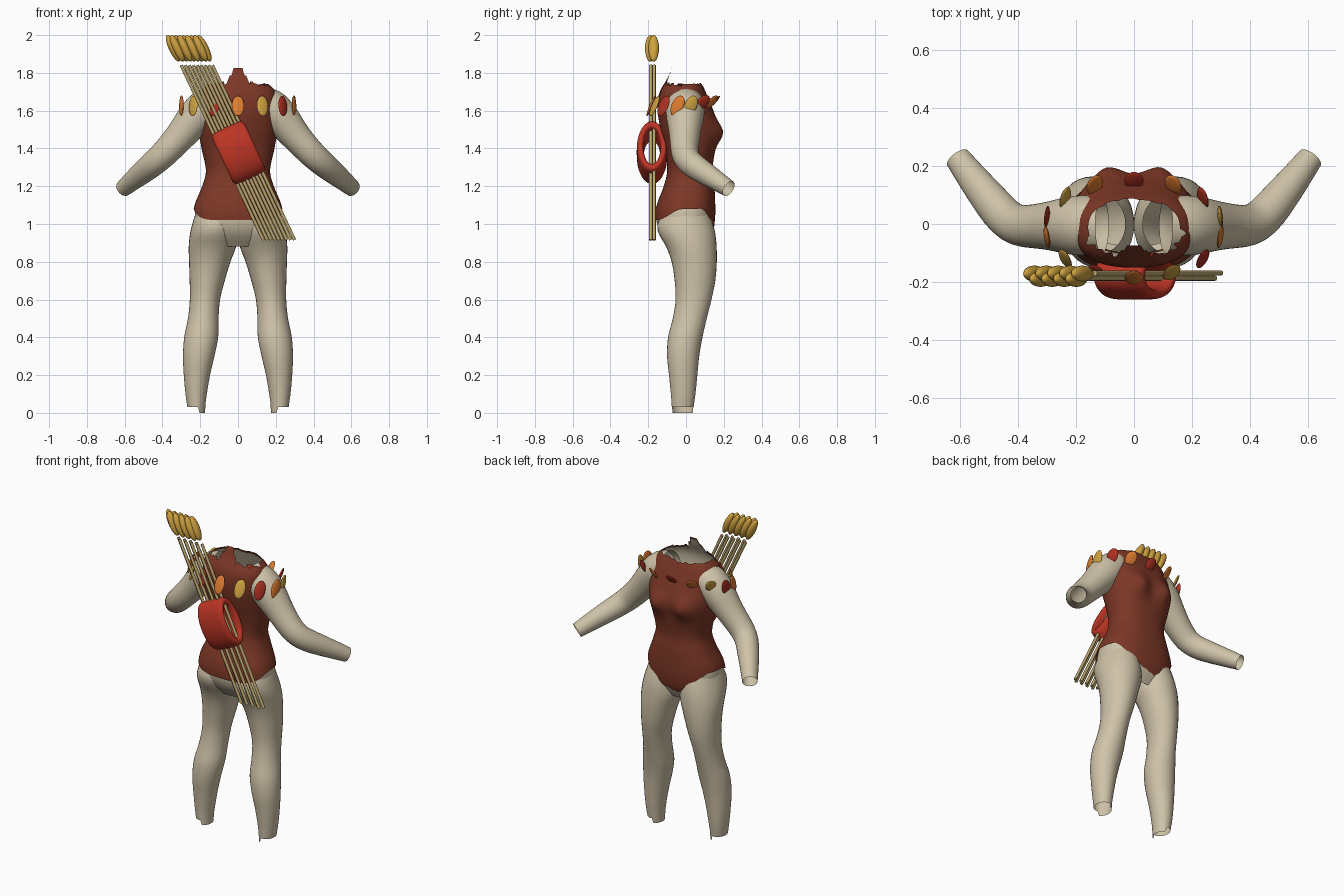
import bpy, bmesh, math, random
from mathutils import Vector, Matrix

if "Cube" in bpy.data.objects:
    bpy.data.objects.remove(bpy.data.objects["Cube"])

random.seed(4)


def material(name, rgb):
    m = bpy.data.materials.new(name)
    m.diffuse_color = (*rgb, 1)
    m.use_nodes = True
    m.node_tree.nodes["Principled BSDF"].inputs["Base Color"].default_value = m.diffuse_color
    return m


SKIN = material("pale skin", (0.62, 0.54, 0.39))
SUIT = material("russet cloth", (0.20, 0.038, 0.019))
RED = material("red leather", (0.50, 0.035, 0.018))
CRIMSON = material("crimson feather", (0.42, 0.03, 0.015))
ORANGE = material("orange feather", (0.72, 0.20, 0.03))
GOLD = material("gold feather", (0.62, 0.36, 0.05))
WOOD = material("pale wood", (0.50, 0.38, 0.16))


def finish(name, bm, mat, angle=50):
    bmesh.ops.recalc_face_normals(bm, faces=bm.faces)
    me = bpy.data.meshes.new(name)
    bm.to_mesh(me)
    bm.free()
    me.materials.append(mat)
    ob = bpy.data.objects.new(name, me)
    bpy.context.collection.objects.link(ob)
    bpy.ops.object.select_all(action='DESELECT')
    bpy.context.view_layer.objects.active = ob
    ob.select_set(True)
    bpy.ops.object.shade_smooth_by_angle(angle=math.radians(angle))
    return ob


def loft(name, rings, mat, subsurf=0, cap=False):
    """Skin a list of closed rings."""
    bm = bmesh.new()
    rows = [[bm.verts.new(p) for p in r] for r in rings]
    n = len(rows[0])
    for a, b in zip(rows, rows[1:]):
        for i in range(n):
            bm.faces.new((a[i], a[(i + 1) % n], b[(i + 1) % n], b[i]))
    if cap:
        bm.faces.new(rows[0])
    ob = finish(name, bm, mat, 60)
    if subsurf:
        ob.modifiers.new("smooth", 'SUBSURF').levels = subsurf
        ob.modifiers["smooth"].render_levels = subsurf
    return ob


def sample(table, z):
    """Smoothly interpolate a table of rows sorted by their first value."""
    if z <= table[0][0]:
        return table[0][1:]
    for i in range(len(table) - 1):
        p, q = table[i], table[i + 1]
        if z <= q[0]:
            t = (z - p[0]) / (q[0] - p[0])
            o = table[max(i - 1, 0)]
            r = table[min(i + 2, len(table) - 1)]
            out = []
            for k in range(1, len(p)):
                m0 = (q[k] - o[k]) / (q[0] - o[0]) * (q[0] - p[0])
                m1 = (r[k] - p[k]) / (r[0] - p[0]) * (q[0] - p[0])
                out.append((2*t**3 - 3*t*t + 1)*p[k] + (t**3 - 2*t*t + t)*m0
                           + (3*t*t - 2*t**3)*q[k] + (t**3 - t*t)*m1)
            return out
    return table[-1][1:]


# Torso profile: height, half width, back y, front y
TORSO = [(0.88, 0.16, -0.08, 0.10), (0.95, 0.215, -0.14, 0.14), (1.02, 0.238, -0.163, 0.153),
         (1.10, 0.23, -0.155, 0.155), (1.20, 0.19, -0.118, 0.15), (1.28, 0.17, -0.10, 0.14),
         (1.40, 0.193, -0.11, 0.155), (1.50, 0.21, -0.135, 0.17), (1.60, 0.215, -0.15, 0.145),
         (1.68, 0.205, -0.145, 0.112), (1.72, 0.185, -0.13, 0.095), (1.75, 0.15, -0.11, 0.08),
         (1.79, 0.135, -0.09, 0.075), (1.83, 0.13, -0.072, 0.07)]


def torso_point(th, z, scale=1.0):
    a, back, front = sample(TORSO, z)
    cy, b = (front + back) / 2, (front - back) / 2
    c, s = math.cos(th), math.sin(th)
    x = a * math.copysign(abs(c) ** 0.84, c)
    y = b * math.copysign(abs(s) ** 0.84, s)
    if s > 0:  # chest
        y += 0.035 * math.exp(-((z - 1.48) / 0.07) ** 2 - ((abs(x) - 0.095) / 0.06) ** 2)
    return Vector((x * scale, cy + y * scale, z))


N = 96
angles = [2 * math.pi * i / N for i in range(N)]
ragged = [random.choice((-0.012, 0, 0.012)) for _ in range(N // 2)]


def hem(i):
    c, s = abs(math.cos(angles[i])), math.sin(angles[i])
    if s < 0:
        return 1.02 + 0.06 * c ** 6
    return 0.94 + 0.14 * min(1, max(0, c - 0.12) / 0.75) + ragged[i // 2] * (1 - c)


def collar(i):
    c, s = abs(math.cos(angles[i])), math.sin(angles[i])
    jag = ragged[(i // 2 + 7) % len(ragged)] * 0.7
    if s < 0:
        return 1.825 if c < 0.17 else 1.785 if c < 0.3 else 1.755 - 0.02 * c + jag
    return 1.742 + jag * (1 - c)


def torso_shell(name, lo, hi, mat, scale, rows):
    loft(name, [[torso_point(angles[i], lo(i) + (hi(i) - lo(i)) * k / rows, scale)
                 for i in range(N)] for k in range(rows + 1)], mat)


torso_shell("bodysuit", hem, collar, SUIT, 1.0, 44)
torso_shell("chest_lining", lambda i: 1.40, lambda i: collar(i) - 0.012, SKIN, 0.95, 16)
torso_shell("pelvis", lambda i: 0.88, lambda i: 1.14, SKIN, 0.96, 10)

# Leg profile: height, inner x, outer x, back y, front y
LEG = [(0.03, 0.175, 0.268, -0.075, 0.04), (0.1, 0.165, 0.278, -0.08, 0.05),
       (0.2, 0.148, 0.287, -0.09, 0.06), (0.3, 0.125, 0.291, -0.10, 0.07),
       (0.4, 0.105, 0.285, -0.095, 0.087), (0.5, 0.103, 0.265, -0.07, 0.11),
       (0.6, 0.095, 0.255, -0.055, 0.135), (0.7, 0.07, 0.256, -0.06, 0.155),
       (0.8, 0.04, 0.259, -0.076, 0.163), (0.88, 0.01, 0.261, -0.105, 0.162),
       (0.95, 0.0, 0.254, -0.145, 0.155), (1.0, 0.0, 0.242, -0.152, 0.143),
       (1.05, 0.012, 0.227, -0.13, 0.125), (1.12, 0.03, 0.20, -0.10, 0.10)]


def leg_ring(z, side):
    i, o, b, f = sample(LEG, z)
    ring = []
    for k in range(32):
        t = 2 * math.pi * k / 32
        x = (i + o) / 2 + (o - i) / 2 * math.cos(t)
        ring.append((side * x, (b + f) / 2 + (f - b) / 2 * math.sin(t), z))
    return ring


# Arm path: x, y, z, radius
ARM = [(0.11, -0.005, 1.635, 0.098), (0.17, -0.005, 1.62, 0.108), (0.225, -0.005, 1.565, 0.102),
       (0.28, -0.006, 1.495, 0.086), (0.34, -0.008, 1.425, 0.077), (0.40, -0.008, 1.362, 0.073),
       (0.445, 0.02, 1.322, 0.069), (0.49, 0.075, 1.285, 0.065), (0.55, 0.15, 1.237, 0.055),
       (0.607, 0.226, 1.188, 0.045)]


def arm_rings(side):
    rings = []
    pts = [Vector(p[:3]) for p in ARM]
    for j, p in enumerate(pts):
        d = (pts[min(j + 1, len(pts) - 1)] - pts[max(j - 1, 0)]).normalized()
        u = d.cross(Vector((0.6, 0, 0.8))).normalized()
        v = d.cross(u)
        ring = []
        for k in range(20):
            t = 2 * math.pi * k / 20
            q = p + (u * math.cos(t) + v * math.sin(t)) * ARM[j][3]
            ring.append((side * q.x, q.y, q.z))
        rings.append(ring)
    return rings


for side, label in ((1, "right"), (-1, "left")):
    rings = [leg_ring(0.03 + 1.09 * k / 36, side) for k in range(37)]
    # torn strip on the inner ankle
    strip = [(x, y, 0.0 if abs(x) < 0.212 else 0.03) for x, y, z in rings[0]]
    loft(label + "_leg", [strip] + rings[1:], SKIN)
    loft(label + "_arm", arm_rings(side), SKIN, 1)

# Arrow frame: local z runs up the shafts, local x across them
lean = math.atan2(-0.435, 0.925)
TILT = Matrix.Rotation(lean, 4, 'Y')


def ellipsoid(name, centre, rot, size, mat):
    bm = bmesh.new()
    bmesh.ops.create_uvsphere(bm, u_segments=16, v_segments=10, radius=1)
    bmesh.ops.transform(bm, verts=bm.verts, matrix=Matrix.Translation(centre) @ rot
                        @ Matrix.Diagonal((*size, 1)))
    finish(name, bm, mat)


for i in range(9):
    x = -0.083 + i * 0.0206
    y = -0.169 if i % 2 == 0 else -0.187
    bm = bmesh.new()
    bmesh.ops.create_cone(bm, cap_ends=True, segments=10, radius1=0.009, radius2=0.009, depth=1.022)
    bmesh.ops.transform(bm, verts=bm.verts,
                        matrix=Matrix.Translation((x, y, 1.378)) @ TILT)
    finish(f"arrow_shaft_{i}", bm, WOOD)
    ellipsoid(f"arrow_fletching_{i}", (x - 0.26, y - 0.002, 1.93), TILT,
              (0.023, 0.028, 0.077), GOLD)

# Quiver band: rounded cross-section swept around an oval
rings = []
for k in range(40):
    t = 2 * math.pi * k / 40
    ring = []
    for j in range(24):
        s = 2 * math.pi * j / 24
        c, n = math.cos(s), math.sin(s)
        across = 0.094 * math.copysign(abs(c) ** 0.45, c)
        out = 0.019 * math.copysign(abs(n) ** 0.7, n)
        p = Vector((across, (0.062 + out) * math.sin(t), (0.125 + out * 1.35) * math.cos(t)))
        ring.append(Matrix.Translation((0.003, -0.18, 1.378)) @ TILT @ p)
    rings.append(ring)
loft("quiver_band", rings + [rings[0]], RED)

# Feather collar: x, y and colour, clockwise from the back
FEATHERS = [(0, -0.185, ORANGE), (0.13, -0.167, GOLD), (0.237, -0.12, CRIMSON),
            (0.297, -0.045, ORANGE), (0.297, 0.025, GOLD), (0.237, 0.09, CRIMSON),
            (0.135, 0.135, ORANGE), (0, 0.148, CRIMSON), (-0.135, 0.135, ORANGE),
            (-0.237, 0.09, GOLD), (-0.3, 0.025, CRIMSON), (-0.3, -0.045, ORANGE),
            (-0.237, -0.12, GOLD), (-0.13, -0.167, CRIMSON)]
for i, (x, y, mat) in enumerate(FEATHERS):
    yaw = math.atan2(y / 0.17, x / 0.3) + math.pi / 2
    pitch = -0.75 if y > 0.05 else -0.4
    rot = Matrix.Rotation(pitch, 4, 'X') @ Matrix.Rotation(yaw, 4, 'Z')
    ellipsoid(f"collar_feather_{i}", (x, y, 1.625 if y < 0.05 else 1.645), rot,
              (0.033, 0.009, 0.058 if y < 0.05 else 0.045), mat)
